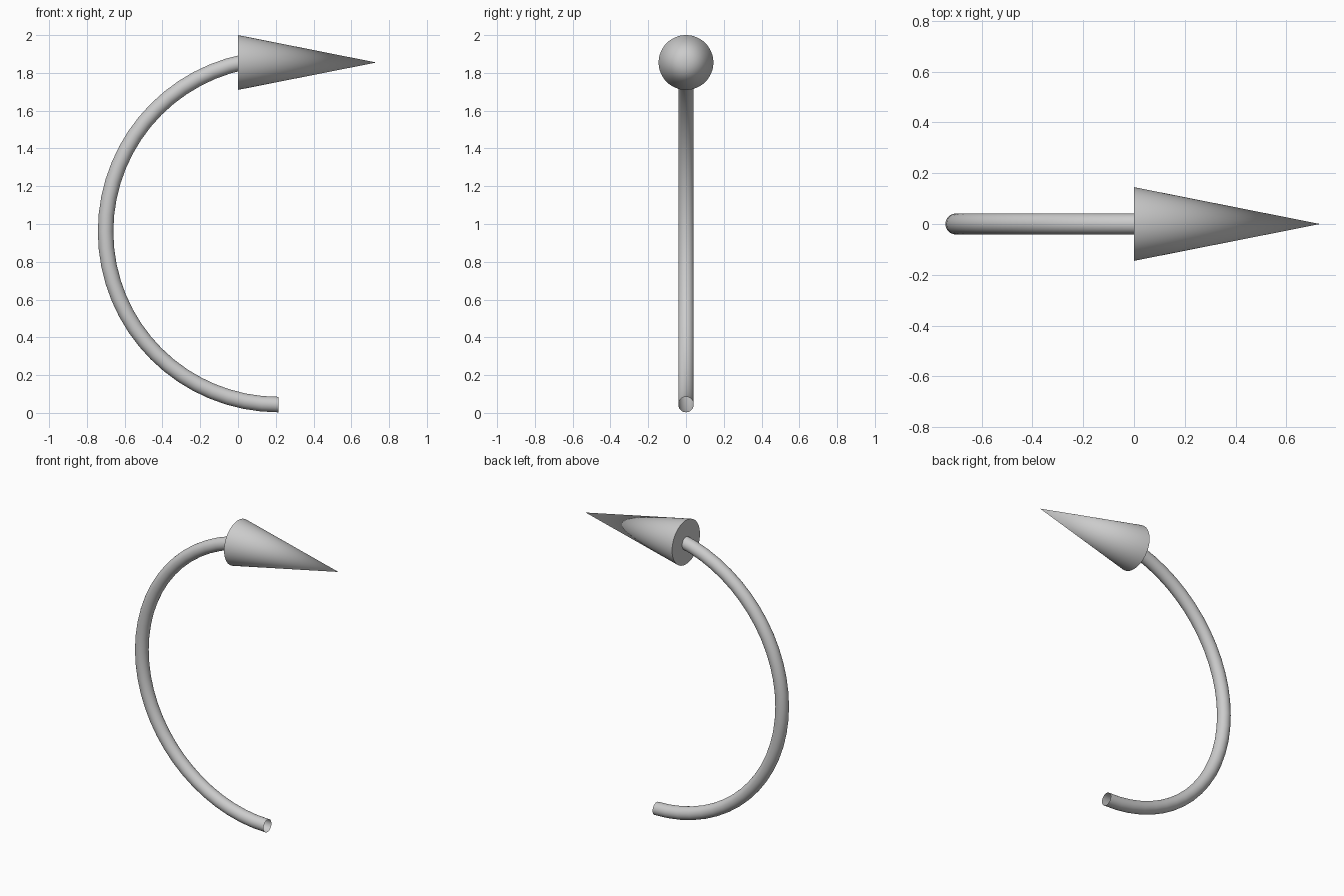
import bpy
import bmesh
import math
from mathutils import Matrix, Vector

cube = bpy.data.objects.get("Cube")
if cube:
    bpy.data.objects.remove(cube, do_unlink=True)

# Single grey material
grey = bpy.data.materials.new("plain grey")
grey.use_nodes = True
colour = (0.6, 0.6, 0.6, 1)
grey.diffuse_color = colour
grey.node_tree.nodes["Principled BSDF"].inputs["Base Color"].default_value = colour


def add_part(name, bm):
    bmesh.ops.recalc_face_normals(bm, faces=bm.faces)
    mesh = bpy.data.meshes.new(name)
    bm.to_mesh(mesh)
    bm.free()
    mesh.materials.append(grey)
    part = bpy.data.objects.new(name, mesh)
    bpy.context.collection.objects.link(part)
    bpy.ops.object.select_all(action="DESELECT")
    part.select_set(True)
    bpy.context.view_layer.objects.active = part
    bpy.ops.object.shade_smooth_by_angle(angle=math.radians(40))


# Curved shaft: a ring swept through a half turn, open at its ends
shaft_x, centre_z, bend, thickness = 0.215, 0.96, 0.916, 0.041
bm = bmesh.new()
bmesh.ops.create_circle(
    bm, segments=32, radius=thickness,
    matrix=Matrix.Translation((shaft_x, 0, centre_z - bend))
    @ Matrix.Rotation(math.pi / 2, 4, "Y"))
bmesh.ops.spin(bm, geom=bm.verts[:] + bm.edges[:],
               cent=Vector((shaft_x, 0, centre_z)), axis=Vector((0, 1, 0)),
               angle=math.pi, steps=32, use_duplicate=False)
add_part("curved_shaft", bm)

# Arrow head: capped cone pointing along +x
length = 0.732
bm = bmesh.new()
bmesh.ops.create_cone(
    bm, cap_ends=True, segments=64, radius1=0.145, radius2=0, depth=length,
    matrix=Matrix.Translation((length / 2, 0, 1.855))
    @ Matrix.Rotation(math.pi / 2, 4, "Y"))
bmesh.ops.remove_doubles(bm, verts=bm.verts, dist=0.0001)
add_part("arrow_head", bm)
